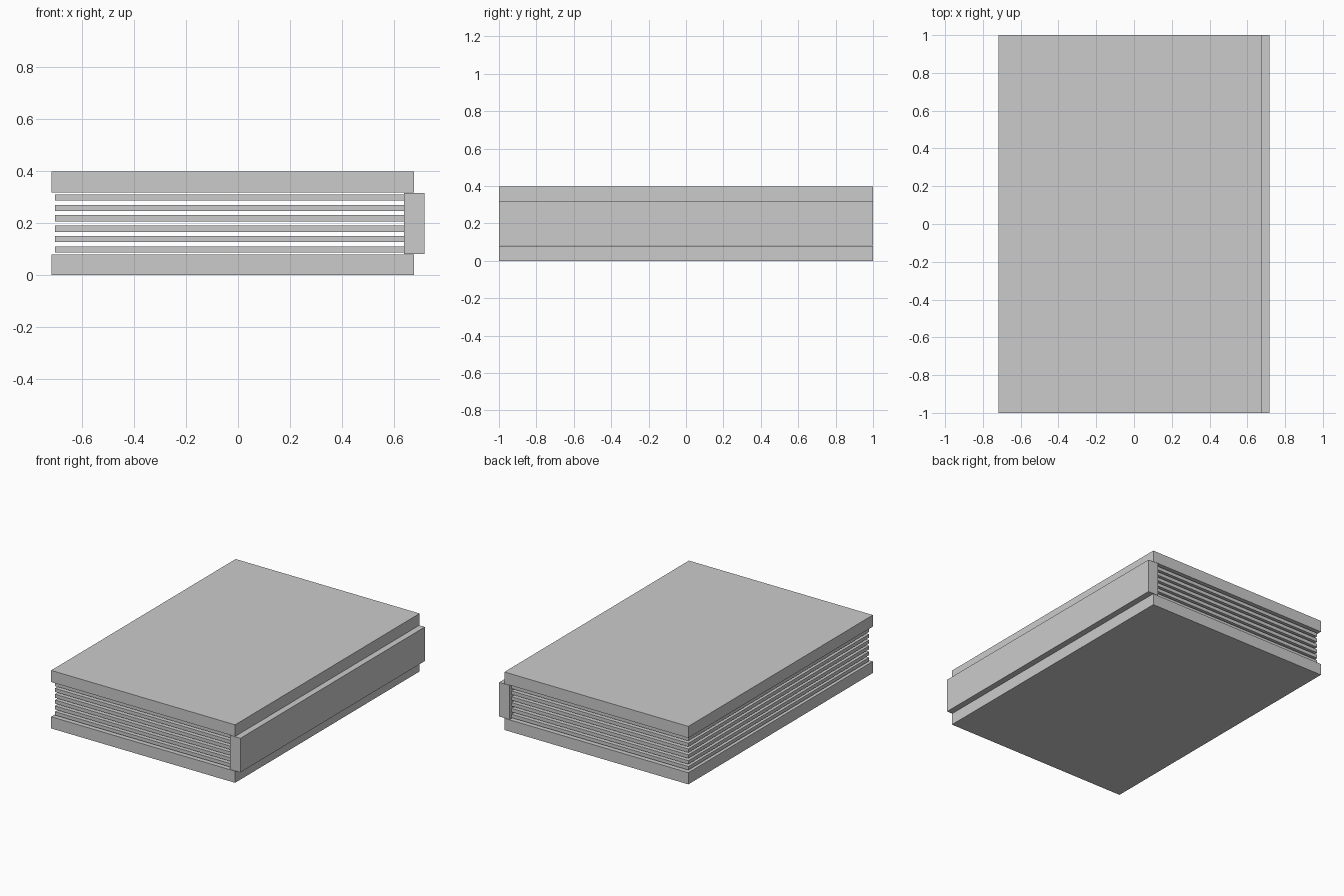
import bpy

if "Cube" in bpy.data.objects:
    bpy.data.objects.remove(bpy.data.objects["Cube"])


def box(name, x, y, z):
    """Axis-aligned box from (min, max) ranges."""
    bpy.ops.mesh.primitive_cube_add(size=1, location=[sum(r) / 2 for r in (x, y, z)])
    ob = bpy.context.object
    ob.name = name
    ob.scale = [r[1] - r[0] for r in (x, y, z)]
    bpy.ops.object.transform_apply(location=False, rotation=False, scale=True)
    return ob


HEIGHT, COVER = 0.398, 0.08

# Covers
box("bottom_cover", (-0.718, 0.678), (-1, 1), (0, COVER))
box("top_cover", (-0.718, 0.678), (-1, 1), (HEIGHT - COVER, HEIGHT))

# Spine
box("spine", (0.638, 0.718), (-1, 1), (0.082, 0.316))

# Page sheets, slightly inset from the covers
for i in range(6):
    zc = HEIGHT / 2 + (i - 2.5) * 0.04
    box(f"page_{i + 1}", (-0.704, 0.64), (-0.98, 0.98), (zc - 0.012, zc + 0.012))
